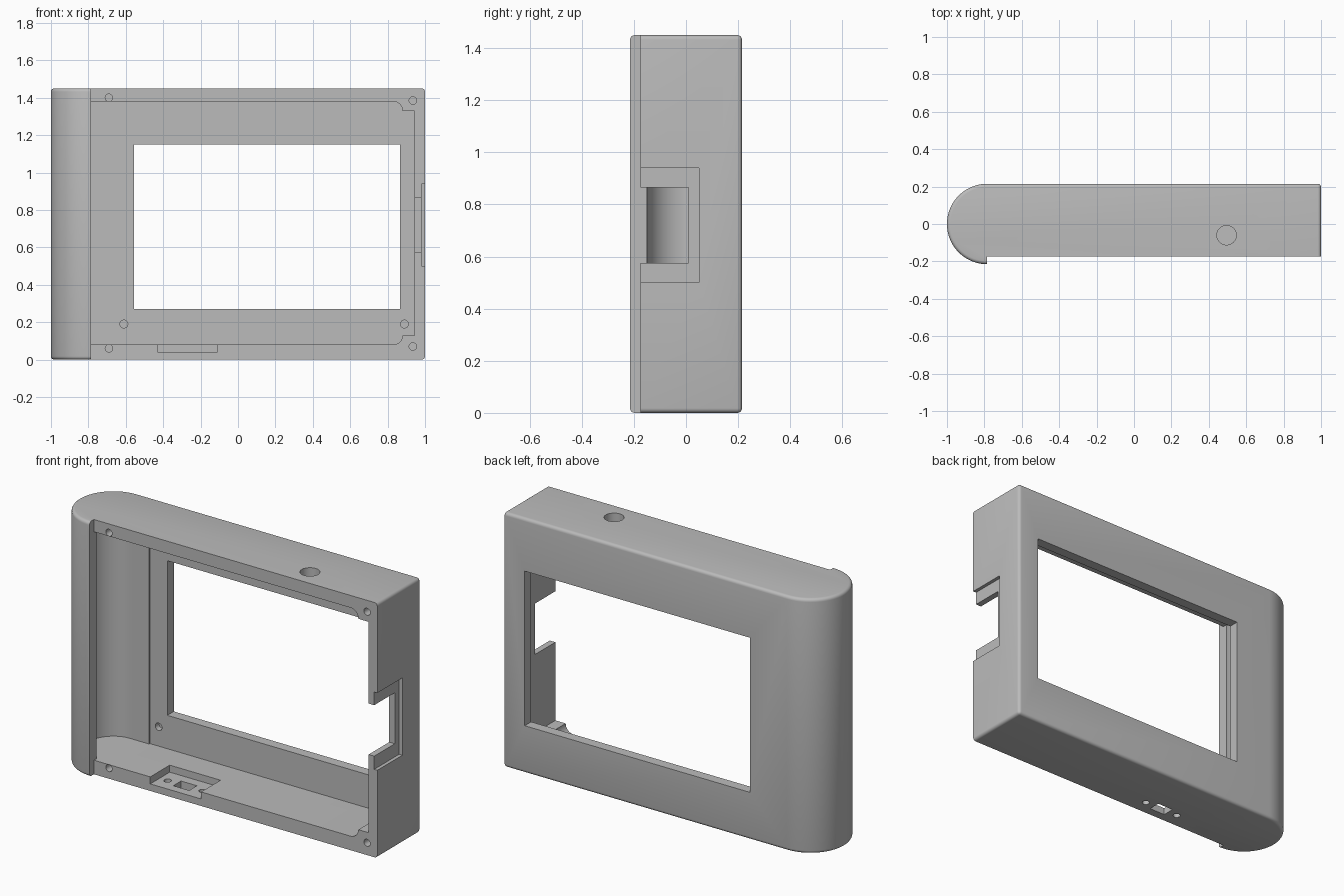
import bpy, bmesh
from math import sin, cos, pi, radians

if "Cube" in bpy.data.objects:
    bpy.data.objects.remove(bpy.data.objects["Cube"])

H, R, FRONT, GRIP_X = 1.45, 0.215, -0.175, -0.785
WALL, TOP = 0.08, 1.38


def to_3d(u, v, w, axis):
    return {"x": (w, u, v), "y": (u, w, v), "z": (u, v, w)}[axis]


def prism(name, points, start, end, axis):
    """Closed profile extruded from start to end along an axis."""
    bm = bmesh.new()
    low = [bm.verts.new(to_3d(u, v, start, axis)) for u, v in points]
    high = [bm.verts.new(to_3d(u, v, end, axis)) for u, v in points]
    bm.faces.new(low)
    bm.faces.new(high)
    for i in range(len(points)):
        j = (i + 1) % len(points)
        bm.faces.new((low[i], low[j], high[j], high[i]))
    bmesh.ops.recalc_face_normals(bm, faces=bm.faces)
    mesh = bpy.data.meshes.new(name)
    bm.to_mesh(mesh)
    bm.free()
    obj = bpy.data.objects.new(name, mesh)
    bpy.context.collection.objects.link(obj)
    return obj


def arc(cx, cy, r, a0, a1, n):
    angles = [radians(a0 + (a1 - a0) * i / n) for i in range(n + 1)]
    return [(cx + r * cos(a), cy + r * sin(a)) for a in angles]


def rect(u0, u1, v0, v1):
    return [(u0, v0), (u1, v0), (u1, v1), (u0, v1)]


def circle(u, v, r):
    return arc(u, v, r, 0, 345, 23)


# Outer body: flat case with a half-round grip on one end
outline = arc(GRIP_X, 0, R, 90, 270, 40) + [(GRIP_X, FRONT), (1, FRONT), (1, R)]
case = prism("case_shell", outline, 0, H, "z")

# Soften the outer rims and the rear corner, leaving the front rim sharp
bm = bmesh.new()
bm.from_mesh(case.data)
soft = []
for e in bm.edges:
    a, b = (v.co for v in e.verts)
    on_front = all(abs(p.y - FRONT) < 0.001 for p in (a, b))
    on_step = all(abs(p.x - GRIP_X) < 0.001 and p.y < 0 for p in (a, b))
    vertical = abs(a.z - b.z) > 0.1
    rear_corner = a.x > 0.99 and a.y > 0.2
    if not on_front and not on_step and (not vertical or rear_corner):
        soft.append(e)
bmesh.ops.bevel(bm, geom=soft, offset=0.018, segments=4, profile=0.5, affect="EDGES")
bm.to_mesh(case.data)
bm.free()


def cut(points, start, end, axis):
    cutter = prism("cutter", points, start, end, axis)
    cutter.hide_render = True
    mod = case.modifiers.new("cut", "BOOLEAN")
    mod.operation, mod.solver, mod.object = "DIFFERENCE", "EXACT", cutter
    bpy.context.view_layer.objects.active = case
    bpy.ops.object.modifier_apply(modifier=mod.name)
    bpy.data.objects.remove(cutter)


def cavity(left):
    """Inner opening with screw posts kept in the two far corners."""
    mid = (WALL + TOP) / 2
    upper = [(0.945, 1.33), (0.885, 1.33)] + arc(0.83, 1.33, 0.05, 0, 90, 8)
    lower = [(x, 2 * mid - z) for x, z in reversed(upper)]
    return [(left, WALL)] + lower + upper + [(left, TOP)]


# Hollow interior: grip, main opening, and slightly deeper screen seat
cut(arc(GRIP_X, 0, 0.15, 90, 270, 32) + [(-0.665, -0.15), (-0.665, 0.15)], WALL, TOP, "z")
cut(cavity(GRIP_X), -0.3, 0.1, "y")
cut(cavity(-0.665), 0, 0.157, "y")

# Screen window
cut(rect(-0.555, 0.865, 0.27, 1.15), 0, 0.4, "y")

# Side port: shallow outer recess and through opening
cut(rect(-0.3, 0.05, 0.5, 0.94), 0.98, 1.1, "x")
cut(rect(-0.3, 0.01, 0.575, 0.865), 0.9, 1.1, "x")

# Floor pocket with connector slot and two screw holes
cut(rect(-0.43, -0.11, -0.3, 0.0), 0.04, 0.2, "z")
cut(rect(-0.32, -0.22, -0.125, -0.055), -0.1, 0.1, "z")
for side in (-1, 1):
    cut(circle(-0.27 + side * 0.11, -0.09, 0.02), -0.1, 0.1, "z")

# Round hole in the top
cut(circle(0.495, -0.06, 0.052), 1.3, 1.6, "z")

# Blind screw holes in the front rim and inside the rear wall
for x, z in ((-0.69, 1.4), (-0.69, 0.06), (0.935, 1.385), (0.935, 0.07)):
    cut(circle(x, z, 0.02), -0.3, -0.05, "y")
for x in (-0.61, 0.89):
    cut(circle(x, 0.19, 0.021), 0.1, 0.19, "y")

# Single grey plastic
grey = bpy.data.materials.new("grey_plastic")
grey.use_nodes = True
color = (0.5, 0.5, 0.5, 1)
grey.diffuse_color = color
grey.node_tree.nodes["Principled BSDF"].inputs["Base Color"].default_value = color
case.data.materials.clear()
case.data.materials.append(grey)

bpy.ops.object.select_all(action="DESELECT")
case.select_set(True)
bpy.context.view_layer.objects.active = case
bpy.ops.object.shade_smooth_by_angle(angle=radians(30))
